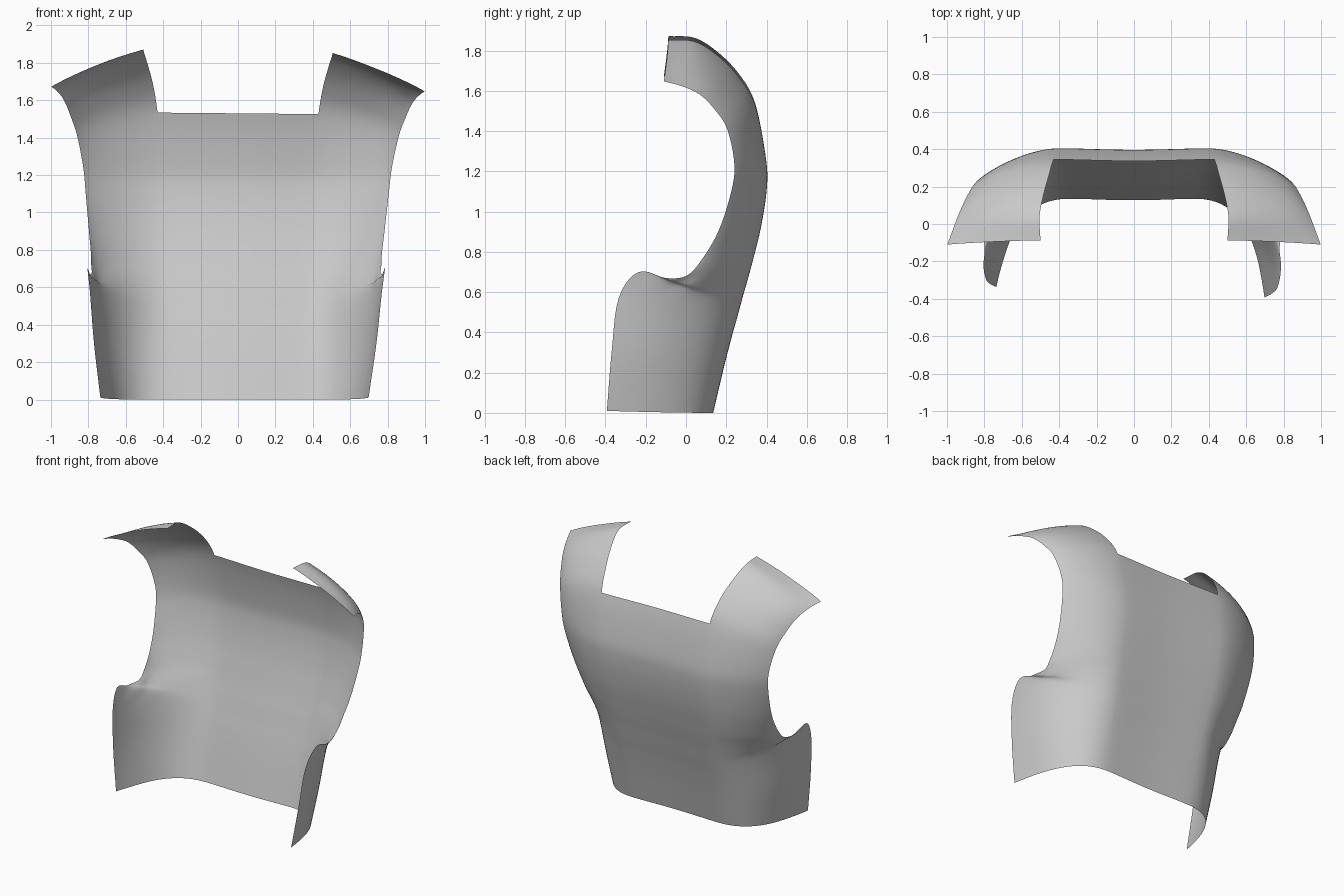
import bpy, bmesh, math
from mathutils import Vector

if "Cube" in bpy.data.objects:
    bpy.data.objects.remove(bpy.data.objects["Cube"])

# Row guides from hem to shoulder: inner line, bend handle, outer edge (armhole)
INNER = [(.34, .135, 0), (.35, .187, .22), (.36, .228, .38), (.365, .256, .48),
         (.37, .283, .58), (.37, .306, .66), (.38, .333, .76), (.385, .372, .92),
         (.39, .40, 1.1), (.40, .399, 1.25), (.43, .345, 1.53), (.455, .26, 1.68),
         (.485, .15, 1.79), (.505, .04, 1.855), (.50, -.088, 1.863)]
HANDLE = [(.67, -.1, 0), (.735, -.06, .26), (.77, -.04, .46), (.775, 0, .59),
          (.775, .03, .62), (.765, .10, .68), (.75, .17, .755), (.735, .25, .91),
          (.72, .31, 1.1), (.73, .32, 1.25), (.77, .29, 1.45), (.80, .23, 1.57),
          (.84, .14, 1.66), (.865, .03, 1.71), (.88, -.1, 1.73)]
EDGE = [(.717, -.365, .01), (.755, -.345, .3), (.78, -.315, .57), (.795, -.23, .70),
        (.785, -.1, .67), (.775, 0, .68), (.775, .07, .75), (.79, .16, .90),
        (.81, .225, 1.1), (.825, .24, 1.24), (.86, .205, 1.41), (.895, .145, 1.51),
        (.93, .07, 1.59), (.965, -.02, 1.635), (.998, -.11, 1.66)]
NECK_ROW, STEPS, U_SIDE, U_BACK = 10, 5, 20, 8


def spline(points, t):
    """Catmull-Rom point at row position t."""
    i = min(int(t), len(points) - 2)
    f = t - i
    b, c = Vector(points[i]), Vector(points[i + 1])
    a = Vector(points[i - 1]) if i else 2 * b - c
    d = Vector(points[i + 2]) if i + 2 < len(points) else 2 * c - b
    return b + .5 * f * (c - a + f * (2*a - 5*b + 4*c - d + f * (3*(b - c) + d - a)))


def side_point(t, u):
    """Curve from the flat back round to the armhole or side edge."""
    a, h, e = (spline(p, t) for p in (INNER, HANDLE, EDGE))
    width = .26 - .11 * min(t / 8, 1)
    k = Vector((a.x + width, a.y, a.z + .3 * (h.z - a.z)))
    w = 1 - u
    p = w**3 * a + 3*w*w*u * k + 3*w*u*u * h + u**3 * e
    # Soft gathers below the armhole
    near = math.exp(-((p.y + .02) / .1)**2 - ((p.z - .66) / .07)**2) * u**3
    p.x += .012 * near * math.sin(55 * (p.z - .5 * p.y))
    return p


def back_point(t, u):
    a = spline(INNER, t)
    return Vector((a.x * u, a.y - .008 * (1 - u * u)**2, a.z))


def worn(p, side):
    """Slight difference between the two sides."""
    amount = min(p.x / .7, 1)
    q = p.copy()
    q.y -= side * .17 * max(0, -p.y - .2) * amount if p.z < 1 else 0
    q.z -= side * .05 * max(0, min(p.z - 1.4, .25)) * amount
    q.x = side * p.x - .019 * max(0, 1 - p.z / 1.4) * amount
    return q


def add_grid(bm, func, rows, cols, side):
    grid = [[bm.verts.new(worn(func(r / STEPS, c / cols), side))
             for c in range(cols + 1)] for r in range(rows + 1)]
    for r in range(rows):
        for c in range(cols):
            quad = [grid[r][c], grid[r + 1][c], grid[r + 1][c + 1], grid[r][c + 1]]
            bm.faces.new(quad if side > 0 else quad[::-1])


# Back panel with wrapped sides and shoulder straps
bm = bmesh.new()
for side in (1, -1):
    add_grid(bm, back_point, NECK_ROW * STEPS, U_BACK, side)
    add_grid(bm, side_point, (len(INNER) - 1) * STEPS, U_SIDE, side)
bmesh.ops.remove_doubles(bm, verts=bm.verts, dist=.0005)
for face in bm.faces:
    face.smooth = True
mesh = bpy.data.meshes.new("vest_back_panel")
bm.to_mesh(mesh)
bm.free()
panel = bpy.data.objects.new("vest_back_panel", mesh)
bpy.context.collection.objects.link(panel)
